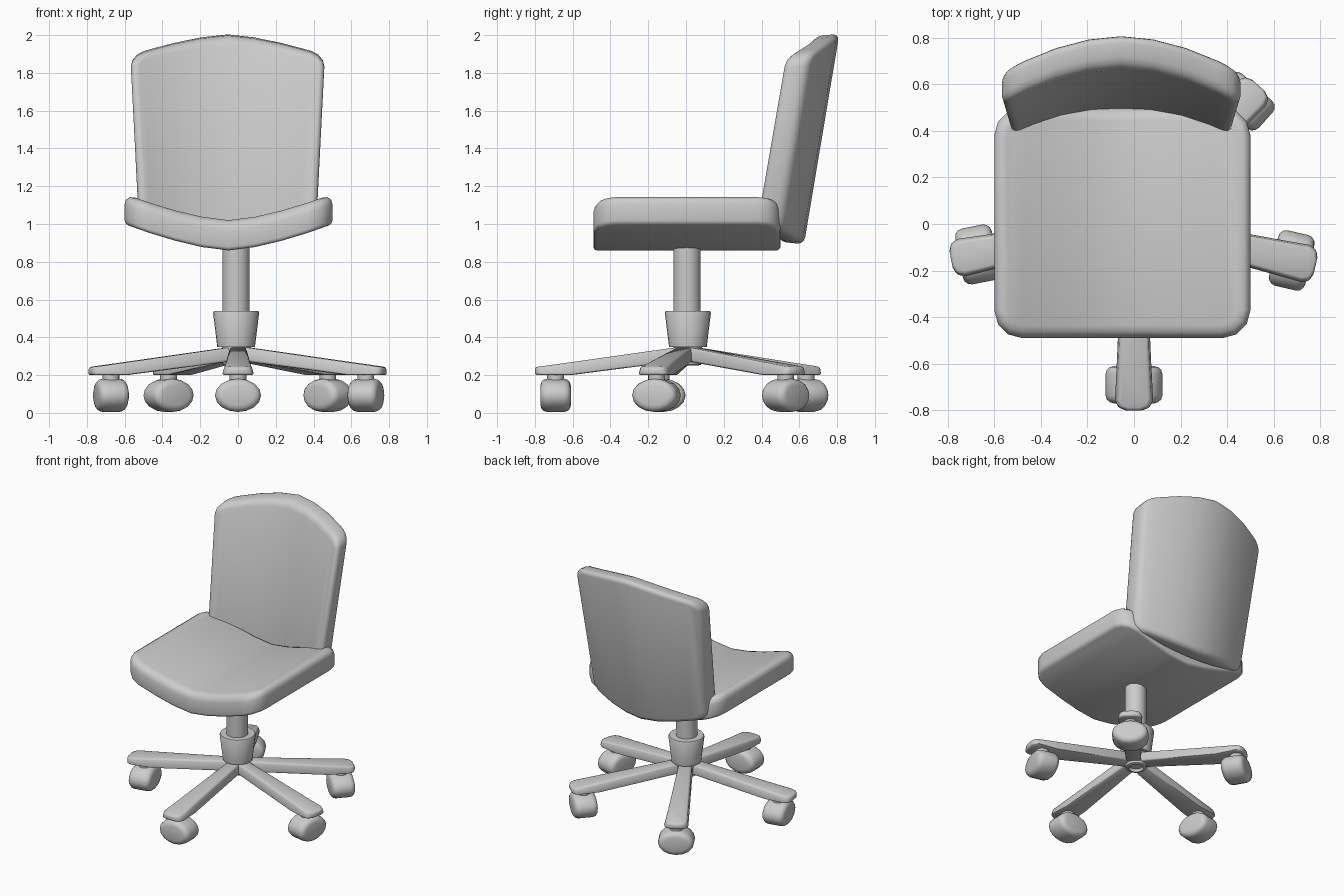
import bpy, bmesh, math
from mathutils import Matrix, Vector

if "Cube" in bpy.data.objects:
    bpy.data.objects.remove(bpy.data.objects["Cube"])


def finish(bm, name, angle=50):
    bmesh.ops.recalc_face_normals(bm, faces=bm.faces)
    me = bpy.data.meshes.new(name)
    bm.to_mesh(me)
    bm.free()
    ob = bpy.data.objects.new(name, me)
    bpy.context.collection.objects.link(ob)
    bpy.ops.object.select_all(action='DESELECT')
    ob.select_set(True)
    bpy.context.view_layer.objects.active = ob
    bpy.ops.object.shade_smooth_by_angle(angle=math.radians(angle))
    return ob


def bevel(bm, edges, offset, seg):
    bmesh.ops.bevel(bm, geom=list(edges), offset=offset, segments=seg,
                    profile=0.5, affect='EDGES')


def cushion(name, size, axis, corner, rims, shape):
    """Rounded slab, thin along axis, cut into strips across x, then reshaped."""
    bm = bmesh.new()
    bmesh.ops.create_cube(bm, size=1, matrix=Matrix.Diagonal((*size, 1)))
    bevel(bm, [e for e in bm.edges
               if abs(e.verts[0].co[axis] - e.verts[1].co[axis]) > 0.01], corner, 3)
    for sign, r in zip((-1, 1), rims):
        face = max(bm.faces, key=lambda f: sign * f.calc_center_median()[axis])
        bevel(bm, face.edges, r, 3)
    for x in (-0.41, -0.28, -0.14, 0, 0.14, 0.28, 0.41):
        bmesh.ops.bisect_plane(bm, geom=bm.verts[:] + bm.edges[:] + bm.faces[:],
                               plane_co=(x, 0, 0), plane_no=(1, 0, 0))
    for v in bm.verts:
        v.co = shape(v.co)
    return finish(bm, name)


# Seat: slab dished across its width
def seat_shape(p):
    return Vector((p.x - 0.05, p.y + 0.005,
                   p.z + 0.94 + 0.14 * (abs(p.x) / 0.55) ** 1.5))


cushion("seat", (1.1, 0.99, 0.16), 2, 0.12, (0.02, 0.055), seat_shape)


# Backrest: leaning slab, wrapped forward at the sides, arched top and bottom
def back_shape(p):
    t = p.z / 1.1 + 0.5
    k = min(abs(p.x) / 0.515, 1)
    x = p.x * (0.91 + 0.09 * t)
    z = 0.9 + 1.1 * t + k ** 1.5 * (0.08 * (1 - t) - 0.11 * t)
    y = 0.555 + p.y + 0.17 * (z - 0.9) - 0.14 * k ** 1.9
    return Vector((x - 0.055, y, z + 0.1 * p.y * (2 * t - 1)))


cushion("backrest", (1.03, 0.14, 1.1), 1, 0.07, (0.045, 0.035), back_shape)


# Column and hub turned from a profile
def lathe(name, profile, centre, n=24):
    bm = bmesh.new()
    rings = [[bm.verts.new((centre[0] + r * math.cos(2 * math.pi * i / n),
                            centre[1] + r * math.sin(2 * math.pi * i / n), z))
              for i in range(n)] for r, z in profile]
    for a, b in zip(rings, rings[1:]):
        for i in range(n):
            j = (i + 1) % n
            bm.faces.new((a[i], a[j], b[j], b[i]))
    bm.faces.new(rings[0])
    bm.faces.new(rings[-1])
    return finish(bm, name, 35)


lathe("column", [(0.072, 0.5), (0.072, 0.92)], (-0.01, 0.005))
lathe("hub", [(0.045, 0.27), (0.05, 0.25), (0.07, 0.255), (0.075, 0.275), (0.075, 0.35),
              (0.1, 0.35), (0.122, 0.53), (0.117, 0.54)], (-0.01, 0.01))


# Leg: tapered bar with a flat foot
def leg(name, rot):
    bm = bmesh.new()
    rings = []
    for r, w, lo, hi in ((0.03, 0.05, 0.275, 0.35), (0.61, 0.077, 0.2, 0.268),
                         (0.80, 0.087, 0.2, 0.242)):
        rings.append([bm.verts.new(c) for c in
                      ((r, -w, lo), (r, w, lo), (r, w * 0.85, hi), (r, -w * 0.85, hi))])
    for a, b in zip(rings, rings[1:]):
        for i in range(4):
            j = (i + 1) % 4
            bm.faces.new((a[i], a[j], b[j], b[i]))
    bm.faces.new(rings[0])
    tip = bm.faces.new(rings[-1])
    bm.edges.ensure_lookup_table()
    bevel(bm, [e for e in tip.edges
               if abs(e.verts[0].co.z - e.verts[1].co.z) > 0.01], 0.045, 2)
    bmesh.ops.recalc_face_normals(bm, faces=bm.faces)
    bevel(bm, [e for e in bm.edges if len(e.link_faces) == 2
               and e.calc_face_angle() > 0.8], 0.012, 2)
    bm.transform(rot)
    finish(bm, name)


# Caster: short stem over a flattened, rounded roller facing outward
def caster(name, rot, r):
    bm = bmesh.new()
    place = rot @ Matrix.Translation((r, 0, 0.093))
    bmesh.ops.create_cone(bm, cap_ends=True, segments=16, radius1=1, radius2=1, depth=0.16,
                          matrix=Matrix.Rotation(math.pi / 2, 4, 'Y'))
    for v in bm.verts:
        v.co.y *= 0.122
        v.co.z *= 0.088
    bevel(bm, [e for e in bm.edges
               if abs(e.verts[0].co.x - e.verts[1].co.x) < 0.01], 0.035, 3)
    bm.transform(place)
    finish(bm, name + "_roller")
    bm = bmesh.new()
    bmesh.ops.create_cone(bm, cap_ends=True, segments=12, radius1=0.045, radius2=0.045,
                          depth=0.07,
                          matrix=rot @ Matrix.Translation((r, 0, 0.185)))
    finish(bm, name + "_stem")


# Five unevenly spaced legs with their casters
for i, (deg, r) in enumerate(((-90, 0.69), (-13, 0.695), (48, 0.71), (120, 0.735), (191, 0.685))):
    rot = Matrix.Rotation(math.radians(deg), 4, 'Z')
    leg(f"leg_{i + 1}", rot)
    caster(f"caster_{i + 1}", rot, r)
